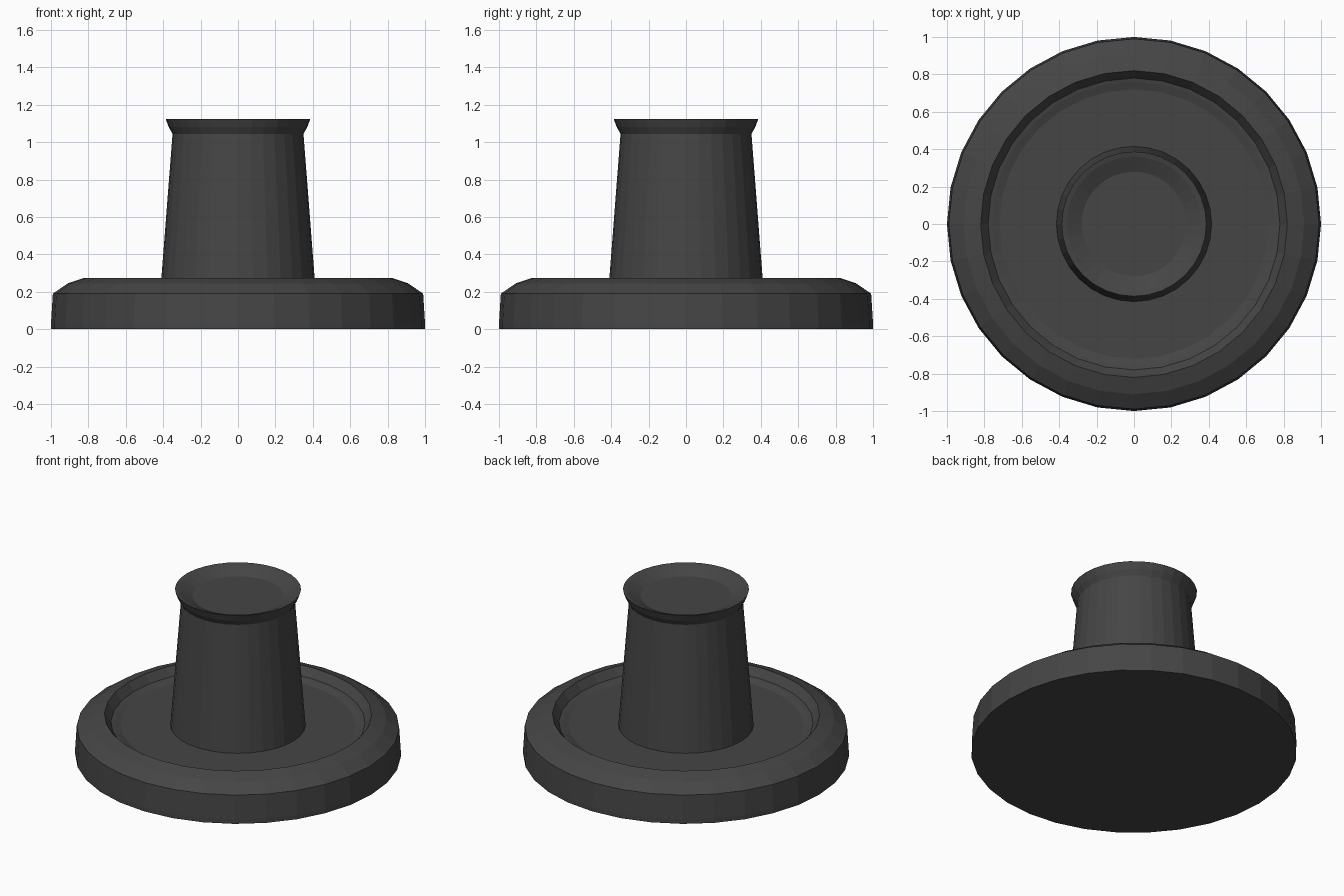
import bpy, bmesh, math

if "Cube" in bpy.data.objects:
    bpy.data.objects.remove(bpy.data.objects["Cube"])

SEGMENTS = 32

dark = bpy.data.materials.new("dark_plastic")
dark.diffuse_color = (0.06, 0.06, 0.06, 1)
dark.use_nodes = True
dark.node_tree.nodes["Principled BSDF"].inputs["Base Color"].default_value = dark.diffuse_color


def lathe(name, profile, segments=SEGMENTS):
    """Revolve (radius, z) points around z; ends on the axis close the shape."""
    bm = bmesh.new()
    verts = [bm.verts.new((r, 0, z)) for r, z in profile]
    edges = [bm.edges.new(pair) for pair in zip(verts, verts[1:])]
    bmesh.ops.spin(bm, geom=verts + edges, cent=(0, 0, 0), axis=(0, 0, 1),
                   angle=math.tau, steps=segments, use_duplicate=False)
    bmesh.ops.remove_doubles(bm, verts=bm.verts, dist=0.0005)
    bmesh.ops.recalc_face_normals(bm, faces=bm.faces)
    mesh = bpy.data.meshes.new(name)
    bm.to_mesh(mesh)
    bm.free()
    mesh.materials.append(dark)
    obj = bpy.data.objects.new(name, mesh)
    bpy.context.collection.objects.link(obj)
    return obj


# One turned body: rounded base rim, dished tray, tapered stem, flared hollow lip
lathe("knob_body", [
    (0, 0), (1.0, 0), (1.0, 0.03), (0.99, 0.19), (0.91, 0.245), (0.82, 0.275),
    (0.78, 0.222), (0.76, 0.218), (0.72, 0.205), (0.415, 0.205),
    (0.35, 1.045), (0.37, 1.08), (0.387, 1.125),
    (0.36, 1.118), (0.28, 1.08), (0, 1.08),
])
